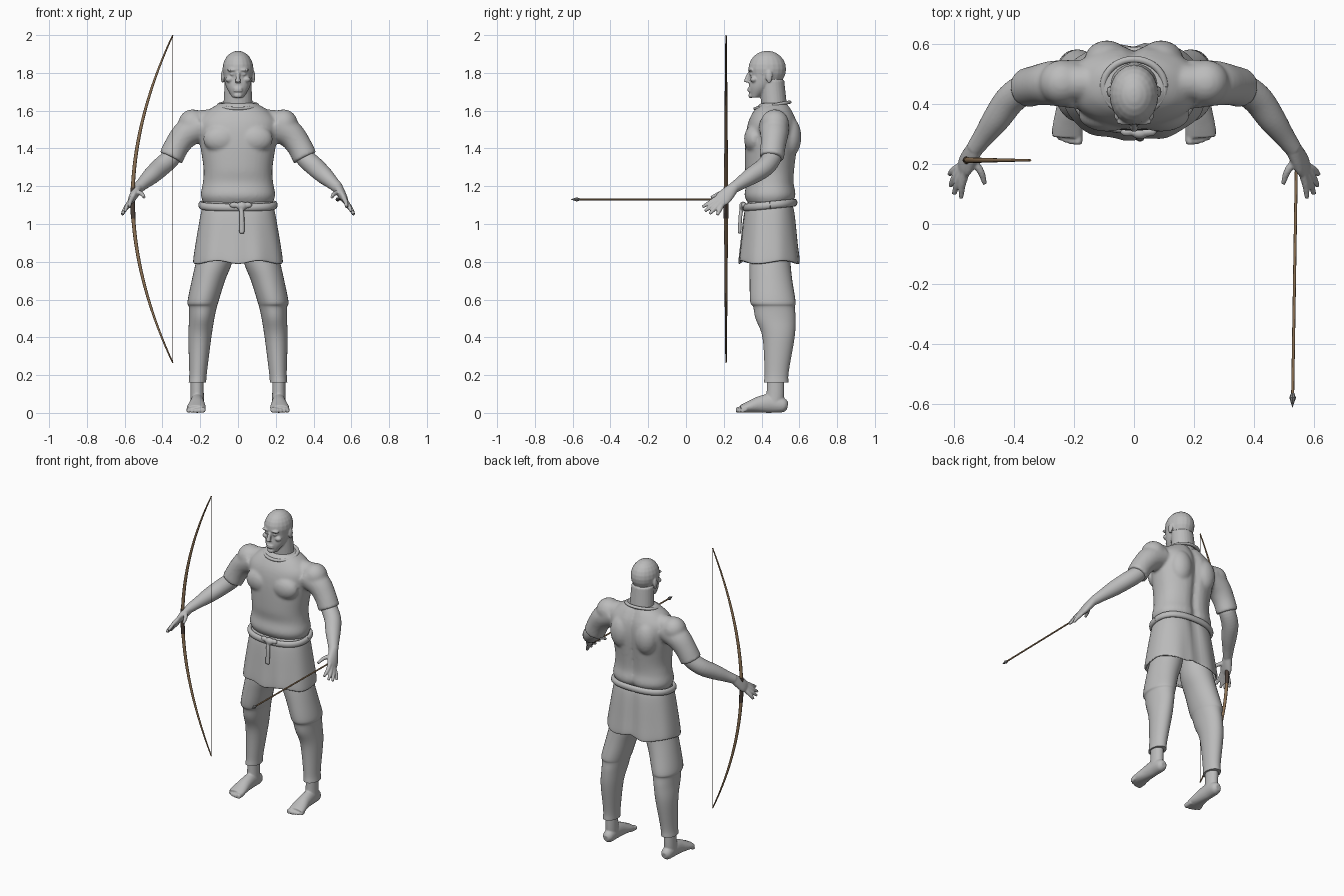
import bpy, bmesh, math
from mathutils import Vector, Matrix

if "Cube" in bpy.data.objects:
    bpy.data.objects.remove(bpy.data.objects["Cube"], do_unlink=True)


def material(name, red, green, blue):
    mat = bpy.data.materials.new(name)
    mat.use_nodes = True
    mat.diffuse_color = (red, green, blue, 1)
    mat.node_tree.nodes["Principled BSDF"].inputs["Base Color"].default_value = mat.diffuse_color
    return mat


GREY = material("plain grey", .5, .5, .5)
WOOD = material("bow wood", .27, .17, .09)
DARK = material("dark leather", .07, .05, .04)
STEEL = material("arrowhead grey", .25, .25, .25)


def spline(rows, steps):
    """Smooth curve through rows of numbers."""
    out = []
    for i, (start, end) in enumerate(zip(rows, rows[1:])):
        before = rows[i - 1] if i else start * 2 - end
        after = rows[i + 2] if i + 2 < len(rows) else end * 2 - start
        slope_in, slope_out = (end - before) / 2, (after - start) / 2
        for k in range(steps):
            t = k / steps
            ease = t * t * (3 - 2 * t)
            out.append(start.lerp(end, ease) + slope_in * t * (1 - t) ** 2 - slope_out * t * t * (1 - t))
    return out + [rows[-1]]


def oval(angle, power):
    """Point on a unit superellipse."""
    c, s = math.cos(angle), math.sin(angle)
    return math.copysign(abs(c) ** (2 / power), c), math.copysign(abs(s) ** (2 / power), s)


def tube(bm, rows, side=1, across=(1, 0, 0), flat=False, seg=24, power=2, furrow=0, steps=5, caps=True):
    """Loft ovals along rows of x, y, z and two radii; furrow dents the middle of the back."""
    rows = spline([Vector(row) for row in rows], steps)
    points = [row.to_3d() for row in rows]
    rings = []
    for i, (row, point) in enumerate(zip(rows, points)):
        ahead, behind = points[min(i + 1, len(points) - 1)], points[max(i - 1, 0)]
        along = Vector((0, 0, 1)) if flat else (ahead - behind).normalized()
        u = Vector(across)
        u = (u - along * u.dot(along)).normalized()
        v = along.cross(u)
        ring = []
        for k in range(seg):
            c, s = oval(math.tau * k / seg, power)
            co = point + u * row[3] * c + v * row[4] * s
            if s > 0:
                co.y -= furrow * math.exp(-(co.x / .03) ** 2)
            ring.append(bm.verts.new((co.x * side, co.y, co.z)))
        rings.append(ring)
    for low, high in zip(rings, rings[1:]):
        for k in range(seg):
            bm.faces.new((low[k], low[k - 1], high[k - 1], high[k]))
    if caps:
        bm.faces.new(rings[0])
        bm.faces.new(rings[-1])


def limb(bm, points, radii, side=1, **options):
    """Round tube through points."""
    tube(bm, [(*point, r, r) for point, r in zip(points, radii)], side, **options)


def hoop(bm, centre, width, depth, tilt, thick, tall, power):
    """Closed band around the body, raised at the back by tilt."""
    rows = []
    for k in range(49):
        c, s = oval(math.tau * k / 48, power)
        rows.append((width * c, centre[1] + depth * s, centre[2] + tilt * s, tall, thick))
    tube(bm, rows, across=(0, 0, 1), seg=12, steps=1)


def profile(*rows):
    """Turn height, front, back and half width into centred ovals."""
    return [(0, (front + back) / 2, z, wide, (back - front) / 2) for z, front, back, wide in rows]


def ball(bm, centre, radii, side=1):
    x, y, z = centre
    matrix = Matrix.Translation((x * side, y, z)) @ Matrix.Diagonal((*radii, 1))
    bmesh.ops.create_uvsphere(bm, u_segments=20, v_segments=12, radius=1, matrix=matrix)


def finish(name, bm, mat, voxel=0, softness=2, angle=50):
    """Make the object; a voxel size blends overlapping pieces into one skin."""
    bmesh.ops.recalc_face_normals(bm, faces=bm.faces[:])
    mesh = bpy.data.meshes.new(name)
    bm.to_mesh(mesh)
    bm.free()
    mesh.materials.append(mat)
    ob = bpy.data.objects.new(name, mesh)
    bpy.context.collection.objects.link(ob)
    bpy.ops.object.select_all(action='DESELECT')
    ob.select_set(True)
    bpy.context.view_layer.objects.active = ob
    bpy.ops.object.shade_smooth_by_angle(angle=math.radians(angle))
    if voxel:
        blend = ob.modifiers.new("blend", 'REMESH')
        blend.mode, blend.voxel_size, blend.use_smooth_shade = 'VOXEL', voxel, True
        ob.modifiers.new("soften", 'SMOOTH').iterations = softness
    return ob


SIDES = {"left": 1, "right": -1}

# Head: neck, skull, jaw and features
bm = bmesh.new()
tube(bm, profile((1.58, .4, .54, .08), (1.76, .39, .52, .07)), flat=True)
ball(bm, (0, .43, 1.82), (.082, .1, .097))
tube(bm, profile((1.67, .34, .39, .03), (1.72, .333, .46, .06), (1.77, .338, .49, .073), (1.83, .332, .5, .077)), flat=True)
limb(bm, [(0, .335, 1.8), (0, .324, 1.77), (0, .32, 1.75)], (.009, .012, .016))
for z in (1.717, 1.705):
    ball(bm, (0, .334, z), (.024, .009, .006))
ball(bm, (0, .342, 1.68), (.022, .012, .014))
for side in SIDES.values():
    ball(bm, (.03, .342, 1.815), (.03, .014, .008), side)
    ball(bm, (.03, .344, 1.793), (.013, .009, .007), side)
    ball(bm, (.045, .36, 1.765), (.022, .02, .016), side)
    ball(bm, (.082, .44, 1.78), (.009, .018, .034), side)
finish("head", bm, GREY, voxel=.005)

# Tunic: torso, chest, shoulder blades and sleeves
NECK = Vector((.03, .475, 1.58))
SHOULDER = Vector((.24, .47, 1.53))
CUFF = Vector((.356, .453, 1.35))
ELBOW = Vector((.41, .415, 1.3))
WRIST = Vector((.53, .25, 1.19))

bm = bmesh.new()
tube(bm, profile((1.1, .335, .555, .175), (1.15, .31, .585, .197), (1.22, .32, .575, .186), (1.3, .312, .58, .183),
                 (1.45, .315, .597, .205), (1.54, .33, .59, .21), (1.6, .36, .565, .16), (1.64, .395, .54, .095)),
     flat=True, seg=40, power=2.25, furrow=.022)
for side in SIDES.values():
    ball(bm, (.09, .362, 1.45), (.095, .055, .075), side)
    ball(bm, (.09, .545, 1.46), (.075, .066, .11), side)
    ball(bm, SHOULDER, (.077, .076, .077), side)
    limb(bm, [NECK, NECK.lerp(SHOULDER, .5), SHOULDER], (.05, .055, .07), side, across=(0, 1, 0))
    limb(bm, [(.19, .465, 1.52), (.27, .468, 1.48), (.32, .462, 1.42), CUFF], (.082, .075, .067, .066), side)
finish("tunic", bm, GREY, voxel=.009, softness=5)

# Collar band
bm = bmesh.new()
hoop(bm, (0, .458, 1.628), .102, .09, .017, .011, .009, power=2)
finish("collar", bm, GREY)

# Skirt with soft folds
bm = bmesh.new()
tube(bm, profile((1.12, .33, .56, .18), (1.06, .308, .577, .196), (.9, .289, .595, .224), (.81, .28, .605, .237),
                 (.796, .284, .6, .233)), flat=True, seg=64, power=2.4, furrow=.018, caps=False)
for vert in bm.verts:
    low = max(0, 1.08 - vert.co.z)
    turn = math.atan2(vert.co.y - .445, vert.co.x)
    vert.co.z += .03 * low * math.sin(5 * turn)
    vert.co.y += .015 * low * math.sin(9 * turn + 1)
cloth = finish("skirt", bm, GREY).modifiers.new("cloth", 'SOLIDIFY')
cloth.thickness = .012

# Rope belt, knot and hanging end
bm = bmesh.new()
hoop(bm, (0, .445, 1.1), .196, .131, .013, .014, .02, power=2.4)
finish("belt", bm, GREY)
bm = bmesh.new()
ball(bm, (.02, .302, 1.095), (.028, .02, .024))
for x in (-.02, .05):
    ball(bm, (x, .306, 1.1), (.026, .015, .016))
tube(bm, [(.015, .296, 1.09, .01, .01), (.02, .288, 1.04, .014, .01), (.02, .283, .95, .015, .009)])
finish("belt_knot", bm, GREY, voxel=.005)

INDEX, INDEX_TIP = Vector((.56, .17, 1.14)), Vector((.575, .087, 1.09))
LITTLE, LITTLE_TIP = Vector((.58, .19, 1.1)), Vector((.614, .165, 1.047))
FAN = Vector((.012, -.016, -.009))
THUMB = [(.54, .215, 1.17), (.51, .175, 1.16), (.496, .133, 1.14)]

for label, side in SIDES.items():
    # Trouser leg, gathered at the knee
    bm = bmesh.new()
    tube(bm, [(.1, .45, .92, .09, .1), (.126, .445, .8, .096, .108), (.157, .45, .7, .088, .113), (.185, .46, .59, .082, .12),
              (.186, .466, .56, .074, .11), (.192, .474, .5, .067, .106), (.202, .49, .4, .061, .085),
              (.211, .48, .22, .047, .064), (.215, .477, .16, .046, .065)], side, flat=True, seg=32)
    finish(label + "_trouser_leg", bm, GREY)

    # Bare foot with toes
    bm = bmesh.new()
    tube(bm, [(.216, .475, .22, .035, .045), (.216, .473, .1, .035, .047), (.216, .465, .05, .036, .05)], side, flat=True)
    tube(bm, [(.215, .538, .036, .018, .02), (.215, .515, .04, .034, .038), (.216, .45, .05, .037, .05),
              (.217, .39, .044, .041, .044), (.22, .33, .03, .05, .03), (.222, .29, .02, .05, .02)], side)
    for k in range(5):
        x, y, r = .187 + .019 * k, .264 + .0016 * k * k, .016 - .003 * math.sqrt(k)
        limb(bm, [(x, .32, .02), (x, y + .01, r), (x, y, r)], (r, r, r * .7), side, seg=12)
    finish(label + "_foot", bm, GREY, voxel=.005)

    # Forearm, palm and fanned fingers
    bm = bmesh.new()
    limb(bm, [SHOULDER.lerp(CUFF, .7), CUFF, ELBOW, ELBOW.lerp(WRIST, .4), ELBOW.lerp(WRIST, .75), WRIST],
         (.05, .051, .051, .046, .035, .029), side)
    knuckles = INDEX.lerp(LITTLE, .5)
    tube(bm, [(*WRIST, .03, .026), (*WRIST.lerp(knuckles, .4), .038, .024), (*WRIST.lerp(knuckles, .75), .042, .02),
              (*knuckles, .036, .014)], side, across=LITTLE - INDEX)
    fingers = [THUMB]
    for k in range(4):
        base, tip = INDEX.lerp(LITTLE, k / 3), INDEX_TIP.lerp(LITTLE_TIP, k / 3) + FAN * math.sin(math.pi * k / 3)
        fingers.append([base, base.lerp(tip, .5) + Vector((.004, 0, 0)), tip])
    for joints in fingers:
        limb(bm, joints, (.014, .012, .008), side, seg=12)
    finish(label + "_arm", bm, GREY, voxel=.005)


def bow_piece(name, low, high, thick, mat):
    """Tapered stretch of the bow; its tips are at -1 and 1."""
    bm = bmesh.new()
    points, radii = [], []
    for k in range(41):
        t = low + (high - low) * k / 40
        points.append((-.558 + .213 * abs(t) ** 1.9, .212, 1.1325 + .8675 * t))
        radii.append(thick * (1 - .65 * abs(t) ** 1.5))
    limb(bm, points, radii, seg=12, steps=1)
    finish(name, bm, mat)


# Bow: limbs, grip and string
bow_piece("bow_limbs", -1, 1, .0105, WOOD)
bow_piece("bow_grip", -.12, .07, .0125, DARK)
bm = bmesh.new()
limb(bm, [(-.346, .212, .27), (-.346, .212, 1.995)], (.0018, .0018), seg=6, steps=1)
finish("bow_string", bm, DARK)

# Arrow: shaft and pointed head
NOCK, TIP = Vector((.54, .2, 1.13)), Vector((.527, -.61, 1.13))
bm = bmesh.new()
limb(bm, [NOCK, NOCK.lerp(TIP, .95)], (.005, .005), seg=10, steps=1)
finish("arrow_shaft", bm, WOOD)
bm = bmesh.new()
limb(bm, [NOCK.lerp(TIP, .94), NOCK.lerp(TIP, .96), TIP], (.005, .011, .0006), seg=8, steps=1)
finish("arrow_head", bm, STEEL, angle=30)
